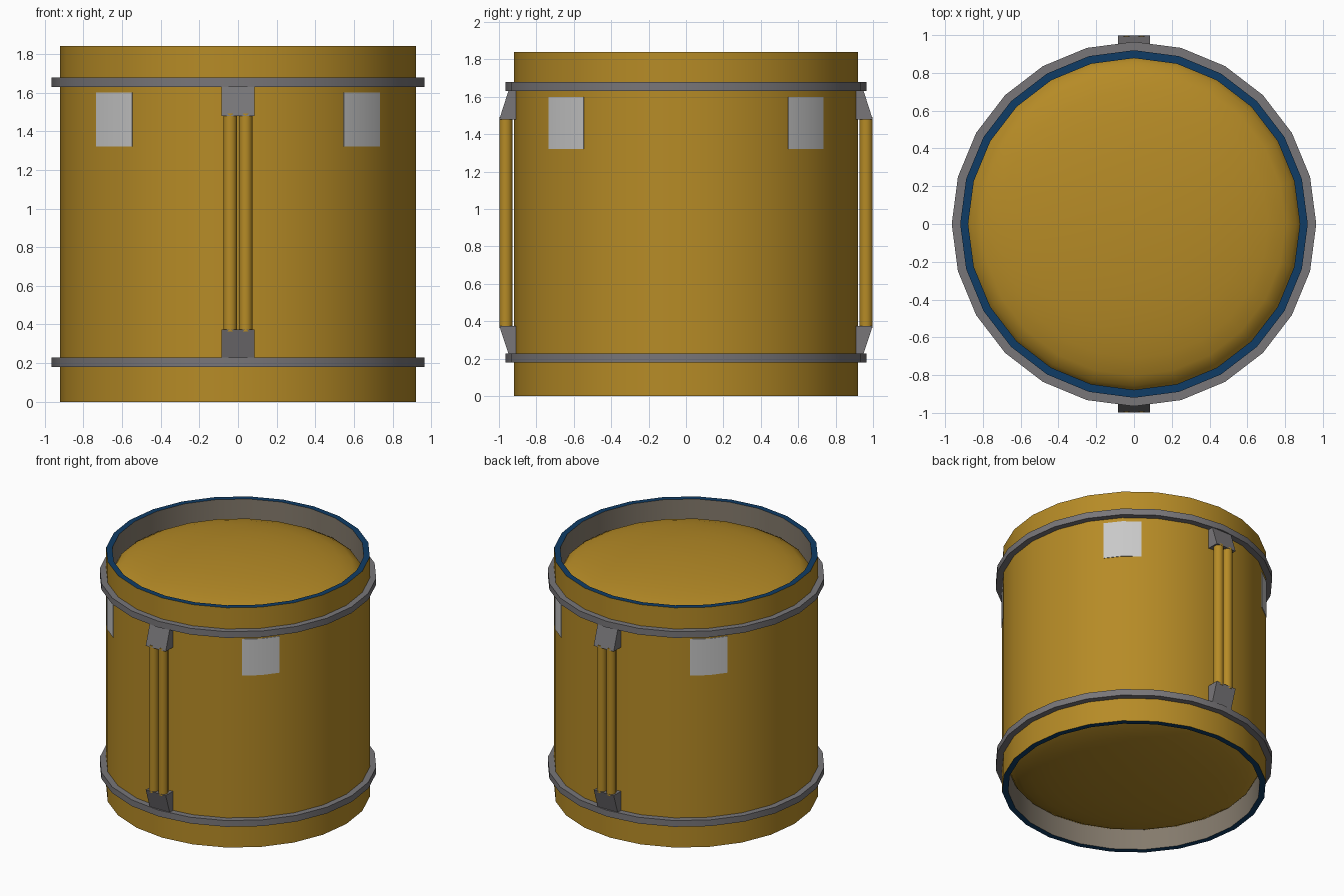
import bpy, math

if "Cube" in bpy.data.objects:
    bpy.data.objects.remove(bpy.data.objects["Cube"])

N = 24  # sides of the drum


def material(name, r, g, b):
    lin = [((c / 255 + 0.055) / 1.055) ** 2.4 if c > 10 else c / 3294 for c in (r, g, b)]
    m = bpy.data.materials.new(name)
    m.diffuse_color = (*lin, 1)
    m.use_nodes = True
    m.node_tree.nodes["Principled BSDF"].inputs["Base Color"].default_value = m.diffuse_color
    return m


GOLD = material("golden wood", 182, 139, 38)
METAL = material("grey metal", 120, 118, 121)
BLUE = material("dark blue", 15, 60, 102)
SILVER = material("light silver", 200, 200, 200)
INNER = material("warm grey lining", 132, 122, 108)


def make(name, verts, faces, mats, smooth=True):
    me = bpy.data.meshes.new(name)
    me.from_pydata(verts, [], faces)
    for m in mats:
        me.materials.append(m)
    ob = bpy.data.objects.new(name, me)
    bpy.context.collection.objects.link(ob)
    if smooth:
        bpy.ops.object.select_all(action='DESELECT')
        ob.select_set(True)
        bpy.context.view_layer.objects.active = ob
        bpy.ops.object.shade_smooth_by_angle(angle=math.radians(35))
    return ob


def lathe(name, profile, mats, closed=True, face_mats=None):
    """Spin (radius, z) points; counter-clockwise profile faces outward."""
    k = len(profile)
    verts = [(r * math.cos(2 * math.pi * i / N), r * math.sin(2 * math.pi * i / N), z)
             for i in range(N) for r, z in profile]
    faces, idx = [], []
    for i in range(N):
        a, b = i * k, (i + 1) % N * k
        for j in range(k if closed else k - 1):
            j2 = (j + 1) % k
            faces.append((a + j, b + j, b + j2, a + j2))
            idx.append(face_mats[j] if face_mats else 0)
    if not closed:  # cap the small hole at the pole
        faces.append([i * k + k - 1 for i in range(N)])
        idx.append(0)
    ob = make(name, verts, faces, mats)
    for p, m in zip(ob.data.polygons, idx):
        p.material_index = m
    return ob


# Shell tube with blue bearing edges and lined inside
lathe("shell", [(0.92, 0), (0.92, 1.84), (0.878, 1.84), (0.878, 0)],
      [GOLD, BLUE, INNER], face_mats=[0, 1, 2, 1])

# Two hoops
for name, z in (("lower_hoop", 0.18), ("upper_hoop", 1.63)):
    lathe(name, [(0.91, z), (0.965, z), (0.965, z + 0.048), (0.91, z + 0.048)], [METAL])

# Domed drum heads, recessed in both ends
arc = [math.radians(a) for a in (0, 12, 24, 36, 48, 60, 70, 80, 88)]
lathe("top_head", [(0.878 * math.cos(a), 1.66 + 0.16 * math.sin(a)) for a in arc], [GOLD], False)
low = lathe("bottom_head", [(0.878 * math.cos(a), 0.18 - 0.16 * math.sin(a)) for a in arc], [GOLD], False)
low.data.flip_normals()

# Silver plates lying on the shell at the four diagonals
for q in range(4):
    rot = math.radians(45 + 90 * q)
    half = math.radians(8.3)
    verts = []
    for da in (-half, 0, half):
        # distance to the polygonal wall along this direction
        seg = math.radians(7.5)
        wall = 0.92 if da == 0 else 0.92 * math.cos(seg) / math.cos(abs(da) - seg)
        for r in (wall - 0.003, wall + 0.004):
            for z in (1.32, 1.60):
                verts.append((r * math.cos(rot + da), r * math.sin(rot + da), z))
    faces = [(0, 2, 3, 1), (8, 9, 11, 10)]
    for s in (0, 4):
        faces += [(s + 2, s + 6, s + 7, s + 3), (s + 1, s + 3, s + 7, s + 5),
                  (s, s + 4, s + 6, s + 2)]
    make(f"plate_{q + 1}", verts, faces, [SILVER])

# Lugs and paired tension rods, front and back
for side, s in (("front", -1), ("back", 1)):
    for level, z_hoop, z_end in (("upper", 1.63, 1.48), ("lower", 0.228, 0.375)):
        prof = [(0.90, z_hoop), (0.95, z_hoop), (0.998, z_end), (0.90, z_end)]
        verts = [(x, s * y, z) for x in (-0.085, 0.085) for y, z in prof]
        faces = [(0, 1, 2, 3), (7, 6, 5, 4)]
        faces += [(i, i + 4, (i + 1) % 4 + 4, (i + 1) % 4) for i in range(4)]
        lug = make(f"{side}_{level}_lug", verts, faces, [METAL], smooth=False)
        if (s < 0) == (level == "lower"):
            lug.data.flip_normals()
    for x in (-0.04, 0.04):
        bpy.ops.mesh.primitive_cylinder_add(vertices=16, radius=0.035, depth=1.13,
                                            location=(x, s * 0.963, 0.928))
        rod = bpy.context.object
        rod.name = f"{side}_rod_{'left' if x < 0 else 'right'}"
        rod.data.materials.append(GOLD)
        bpy.ops.object.shade_smooth_by_angle(angle=math.radians(35))

# Consistent outward normals on closed parts
for ob in bpy.data.objects:
    if "lug" in ob.name or "plate" in ob.name:
        bpy.ops.object.select_all(action='DESELECT')
        bpy.context.view_layer.objects.active = ob
        ob.select_set(True)
        bpy.ops.object.mode_set(mode='EDIT')
        bpy.ops.mesh.select_all(action='SELECT')
        bpy.ops.mesh.normals_make_consistent(inside=False)
        bpy.ops.object.mode_set(mode='OBJECT')
